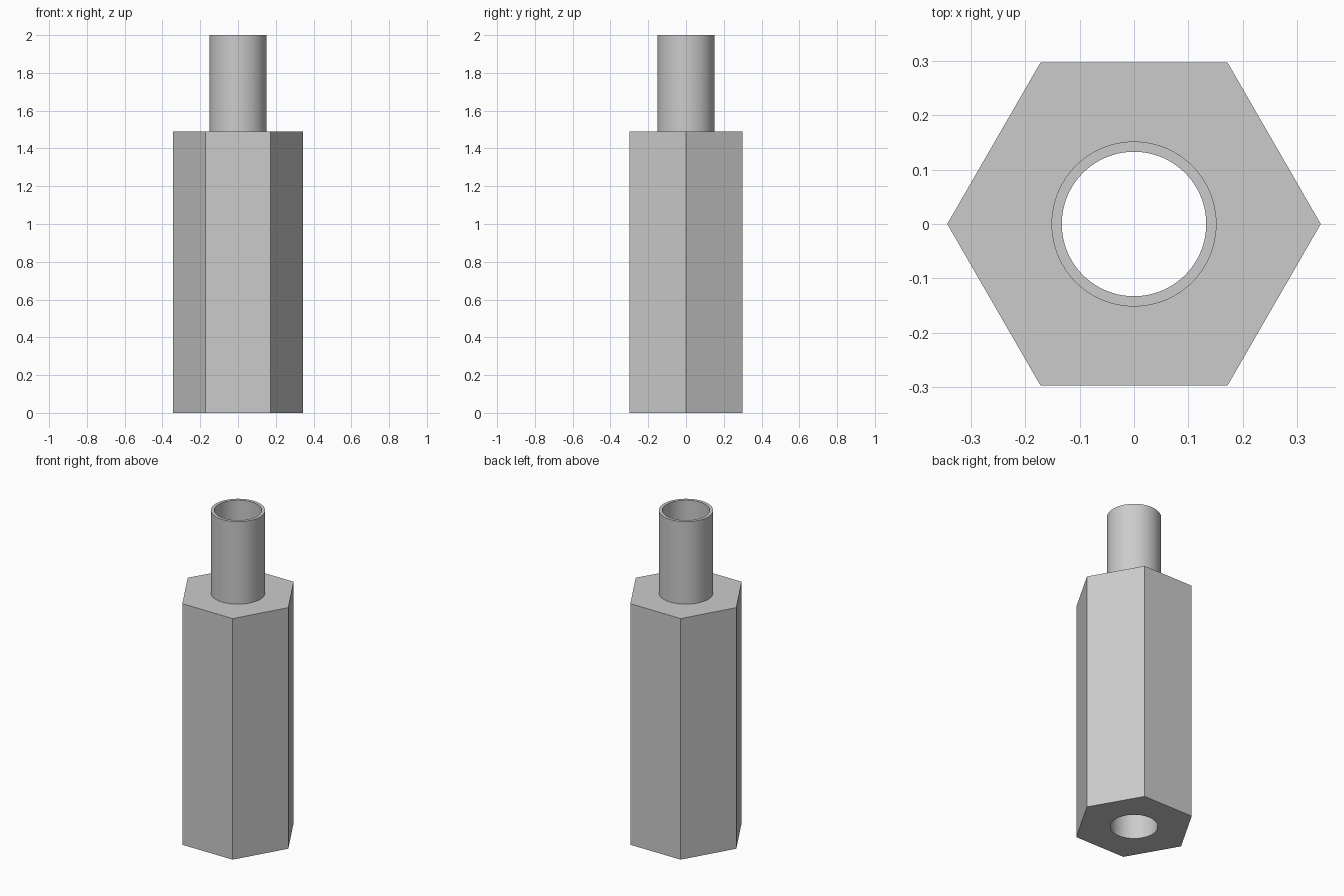
import bpy, bmesh, math

if "Cube" in bpy.data.objects:
    bpy.data.objects.remove(bpy.data.objects["Cube"])

N = 96            # points per ring, a multiple of six
HEX_R = 0.344     # hexagon corner radius
TUBE_R = 0.152
BORE_R = 0.133
SHOULDER_Z = 1.49
TOP_Z = 2.0

steel = bpy.data.materials.new("light_grey_metal")
steel.diffuse_color = (0.6, 0.6, 0.6, 1)
steel.use_nodes = True
steel.node_tree.nodes["Principled BSDF"].inputs["Base Color"].default_value = steel.diffuse_color


def circle(r):
    return [(r * math.cos(2 * math.pi * i / N), r * math.sin(2 * math.pi * i / N))
            for i in range(N)]


def hexagon(r):
    # points on the hexagon's straight sides, in line with the circle points
    pts = []
    for i in range(N):
        a = 2 * math.pi * i / N
        off = a % (math.pi / 3) - math.pi / 6
        d = r * math.cos(math.pi / 6) / math.cos(off)
        pts.append((d * math.cos(a), d * math.sin(a)))
    return pts


# closed section: hexagonal body, shoulder, tube, rim and through bore
sections = [(hexagon(HEX_R), 0), (hexagon(HEX_R), SHOULDER_Z),
            (circle(TUBE_R), SHOULDER_Z), (circle(TUBE_R), TOP_Z),
            (circle(BORE_R), TOP_Z), (circle(BORE_R), 0)]

bm = bmesh.new()
rings = [[bm.verts.new((x, y, z)) for x, y in pts] for pts, z in sections]
for k, lower in enumerate(rings):
    upper = rings[(k + 1) % len(rings)]
    for i in range(N):
        j = (i + 1) % N
        bm.faces.new((lower[i], lower[j], upper[j], upper[i]))
bmesh.ops.recalc_face_normals(bm, faces=bm.faces)

# merge the strips on each flat hexagon side into one face
sides = [e for e in bm.edges
         if len(e.link_faces) == 2 and e.calc_face_angle() < 0.001
         and abs(e.verts[0].co.z - e.verts[1].co.z) > 0.1]
bmesh.ops.dissolve_edges(bm, edges=sides, use_verts=False)

mesh = bpy.data.meshes.new("hex_standoff")
bm.to_mesh(mesh)
bm.free()
mesh.materials.append(steel)
standoff = bpy.data.objects.new("hex_standoff", mesh)
bpy.context.collection.objects.link(standoff)

# smooth round walls, sharp hexagon corners and rims
bpy.context.view_layer.objects.active = standoff
standoff.select_set(True)
bpy.ops.object.shade_smooth_by_angle(angle=math.radians(30))
